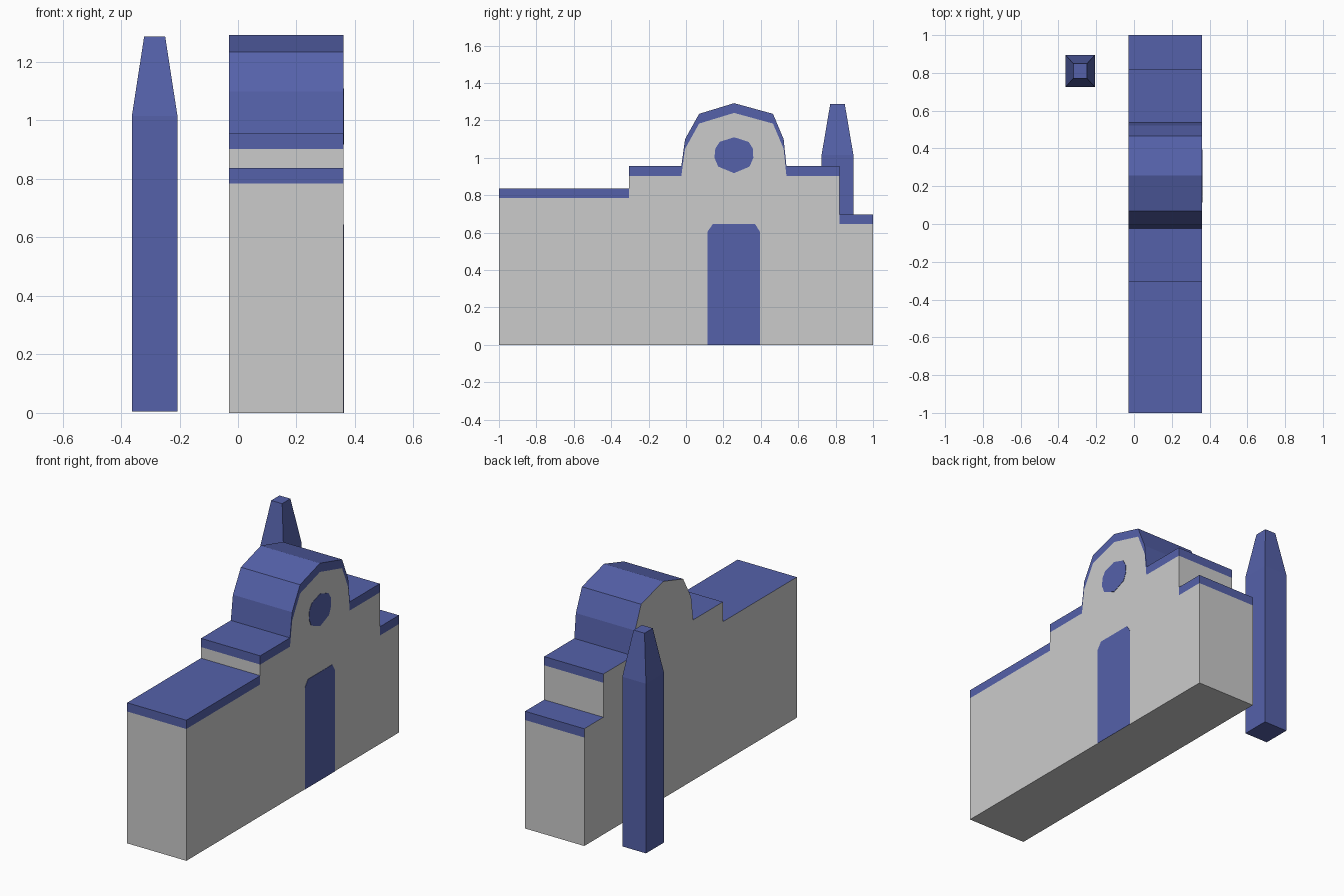
import bpy, bmesh

if "Cube" in bpy.data.objects:
    bpy.data.objects.remove(bpy.data.objects["Cube"])

X0, X1 = -0.03, 0.36      # wall depth
T = 0.052                 # coping thickness

blue = bpy.data.materials.new("blue_paint")
blue.diffuse_color = (0.09, 0.12, 0.40, 1)
blue.use_nodes = True
blue.node_tree.nodes["Principled BSDF"].inputs["Base Color"].default_value = blue.diffuse_color


def prism(name, outline, x0, x1, skip=(), mat=None, plain_back=False):
    """Extrude a (y, z) outline along x, leaving out hidden side faces."""
    bm = bmesh.new()
    a = [bm.verts.new((x0, y, z)) for y, z in outline]
    b = [bm.verts.new((x1, y, z)) for y, z in outline]
    back = bm.faces.new(a[::-1])
    bm.faces.new(b)
    n = len(outline)
    for i in range(n):
        if i not in skip:
            j = (i + 1) % n
            bm.faces.new((a[i], a[j], b[j], b[i]))
    if plain_back:
        back.material_index = 1
    return finish(name, bm, mat, plain_back)


def finish(name, bm, mat=None, plain_slot=False):
    bmesh.ops.recalc_face_normals(bm, faces=bm.faces)
    me = bpy.data.meshes.new(name)
    bm.to_mesh(me)
    bm.free()
    if mat:
        me.materials.append(mat)
        if plain_slot:
            me.materials.append(None)
    ob = bpy.data.objects.new(name, me)
    bpy.context.collection.objects.link(ob)
    return ob


# Top line of each stepped section, left to right
low_tier = [(-1, 0.837), (-0.305, 0.837)]
gable = [(-0.305, 0.955), (-0.025, 0.955), (-0.005, 1.10), (0.07, 1.235),
         (0.257, 1.292), (0.465, 1.235), (0.522, 1.10), (0.537, 0.955),
         (0.82, 0.955)]
end_tier = [(0.82, 0.698), (1, 0.698)]
tiers = [("low_tier_coping", low_tier), ("gable_coping", gable),
         ("end_tier_coping", end_tier)]

# Grey wall under the copings
under = [(y, z - T) for _, line in tiers for y, z in line]
hidden = [i for i in range(len(under) - 1) if under[i][0] != under[i + 1][0]]
prism("wall", under + [(1, 0), (-1, 0)], X0, X1, skip=hidden)

# Blue copings, plain grey on the rear face
for name, line in tiers:
    n = len(line)
    lower = [(y, z - T) for y, z in reversed(line)]
    prism(name, line + lower, X0, X1, skip=range(n, 2 * n - 1),
          mat=blue, plain_back=True)

# Door and round window, flush with the facade
door = [(0.115, 0), (0.395, 0), (0.395, 0.605), (0.37, 0.645),
        (0.143, 0.645), (0.115, 0.605)]
window = [(0.257, 1.11), (0.335, 1.085), (0.357, 1.05), (0.36, 1.0),
          (0.34, 0.953), (0.257, 0.918), (0.172, 0.953), (0.152, 1.0),
          (0.157, 1.05), (0.18, 1.085)]
for name, shape in (("door", door), ("window", window)):
    prism(name, shape, X1 - 0.001, X1 + 0.002, mat=blue)

# Free-standing tapered tower behind the wall
bm = bmesh.new()
rings = []
for z, hx, hy in ((0.005, 0.078, 0.085), (1.015, 0.078, 0.085),
                  (1.287, 0.036, 0.039)):
    rings.append([bm.verts.new((-0.285 + sx * hx, 0.81 + sy * hy, z))
                  for sx, sy in ((-1, -1), (1, -1), (1, 1), (-1, 1))])
for lo, hi in zip(rings, rings[1:]):
    for i in range(4):
        j = (i + 1) % 4
        bm.faces.new((lo[i], lo[j], hi[j], hi[i]))
bm.faces.new(rings[0][::-1])
bm.faces.new(rings[-1])
finish("tower", bm, blue)
